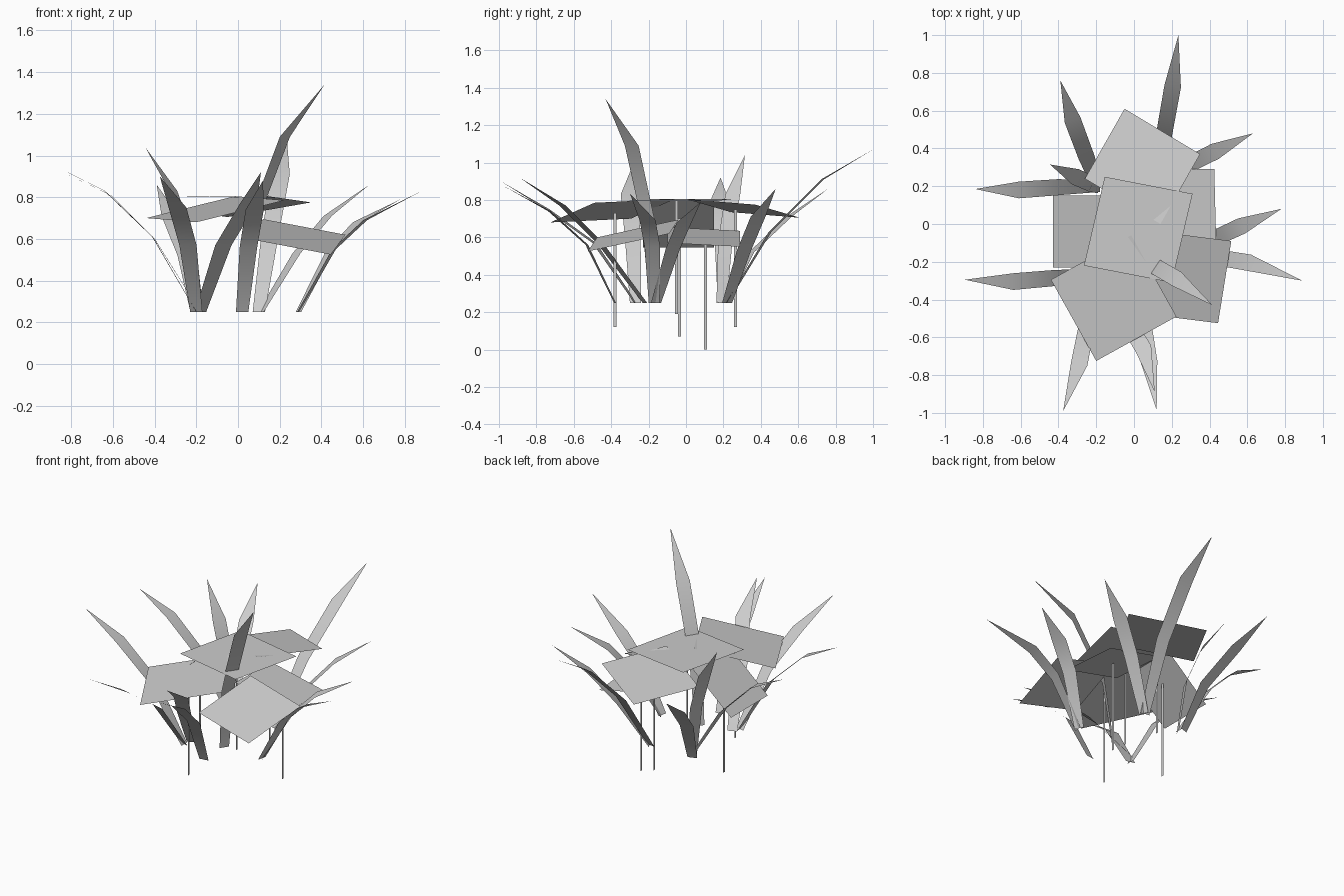
import bpy
from mathutils import Vector


def make_mesh(name, verts, faces, smooth=False):
    me = bpy.data.meshes.new(name)
    me.from_pydata([tuple(v) for v in verts], [], faces)
    if smooth:
        me.shade_smooth()
    me.update()
    ob = bpy.data.objects.new(name, me)
    bpy.context.collection.objects.link(ob)
    return ob


def leaf_pad(name, a, b, c):
    """Flat parallelogram leaf from three corners (b is between a and c)."""
    a, b, c = Vector(a), Vector(b), Vector(c)
    d = a + c - b
    n = (b - a).cross(c - b)
    order = (0, 1, 2, 3) if n.z > 0 else (3, 2, 1, 0)
    return make_mesh(name, (a, b, c, d), [order])


def stem(name, x, y, z0, z1, w=0.016):
    """Thin flat upright strip facing sideways."""
    return make_mesh(name, [(x, y - w / 2, z0), (x, y + w / 2, z0),
                            (x, y + w / 2, z1), (x, y - w / 2, z1)], [(0, 1, 2, 3)])


def blade(name, base, low, high, tip):
    """Grass blade: a three-segment strip that narrows to a point."""
    pts = [Vector(p) for p in (base, low, high, tip)]
    run = pts[3] - pts[0]
    side = Vector((-run.y, run.x, 0)).normalized()
    verts = []
    for p, w in zip(pts, (0.06, 0.085, 0.088)):
        verts += [p + side * w / 2, p - side * w / 2]
    verts.append(pts[3])
    return make_mesh(name, verts, [(0, 1, 3, 2), (2, 3, 5, 4), (4, 5, 6)], True)


# Broad square leaves
leaf_pad("leaf_top", (-0.155, 0.25, 0.805), (-0.265, -0.22, 0.805), (0.20, -0.31, 0.795))
leaf_pad("leaf_back", (0.35, 0.37, 0.775), (-0.05, 0.61, 0.705), (-0.26, 0.24, 0.735))
leaf_pad("leaf_front", (-0.44, -0.295, 0.70), (-0.20, -0.725, 0.68), (0.225, -0.49, 0.785))
leaf_pad("leaf_front_right", (0.05, -0.475, 0.60), (0.445, -0.525, 0.525), (0.515, -0.09, 0.62))
leaf_pad("leaf_left", (-0.14, -0.23, 0.80), (-0.43, -0.23, 0.545), (-0.43, 0.15, 0.545))
leaf_pad("leaf_right", (0.435, -0.10, 0.57), (0.425, 0.29, 0.55), (0.04, 0.29, 0.635))

# Stems
for i, s in enumerate([(-0.09, -0.38, 0.12, 0.73), (0.025, -0.05, 0.19, 0.80),
                       (-0.25, -0.035, 0.07, 0.70), (0.25, 0.105, 0.0, 0.59),
                       (0.045, 0.265, 0.12, 0.75)]):
    stem(f"stem_{i + 1}", *s)

# Grass blades: base, lower bend, upper bend, tip
blades = [
    ((0.02, -0.17, 0.25), (0.07, -0.20, 0.68), (0.225, -0.29, 1.09), (0.415, -0.43, 1.34)),
    ((0.10, 0.22, 0.25), (0.155, 0.45, 0.63), (0.205, 0.73, 0.91), (0.235, 1.00, 1.07)),
    ((-0.20, 0.22, 0.25), (-0.25, 0.35, 0.52), (-0.325, 0.55, 0.71), (-0.39, 0.76, 0.86)),
    ((-0.18, 0.20, 0.25), (-0.40, 0.195, 0.60), (-0.61, 0.18, 0.81), (-0.84, 0.185, 0.92)),
    ((-0.20, -0.27, 0.25), (-0.41, -0.285, 0.61), (-0.64, -0.305, 0.83), (-0.895, -0.295, 0.96)),
    ((-0.20, -0.27, 0.25), (-0.24, -0.49, 0.57), (-0.29, -0.74, 0.75), (-0.375, -0.99, 0.90)),
    ((0.02, -0.38, 0.25), (0.05, -0.53, 0.56), (0.08, -0.73, 0.74), (0.12, -0.985, 0.88)),
    ((-0.18, -0.22, 0.25), (-0.07, -0.46, 0.57), (0.05, -0.66, 0.77), (0.11, -0.89, 0.92)),
    ((0.29, -0.17, 0.25), (0.46, -0.18, 0.55), (0.61, -0.205, 0.69), (0.89, -0.30, 0.835)),
    ((0.29, -0.16, 0.25), (0.44, -0.07, 0.54), (0.57, -0.01, 0.68), (0.78, 0.08, 0.79)),
    ((0.11, 0.22, 0.25), (0.28, 0.31, 0.53), (0.43, 0.385, 0.71), (0.63, 0.48, 0.86)),
    ((-0.18, 0.19, 0.25), (-0.22, 0.21, 0.58), (-0.31, 0.25, 0.83), (-0.445, 0.315, 1.04)),
]
for i, b in enumerate(blades):
    blade(f"grass_blade_{i + 1}", *b)
